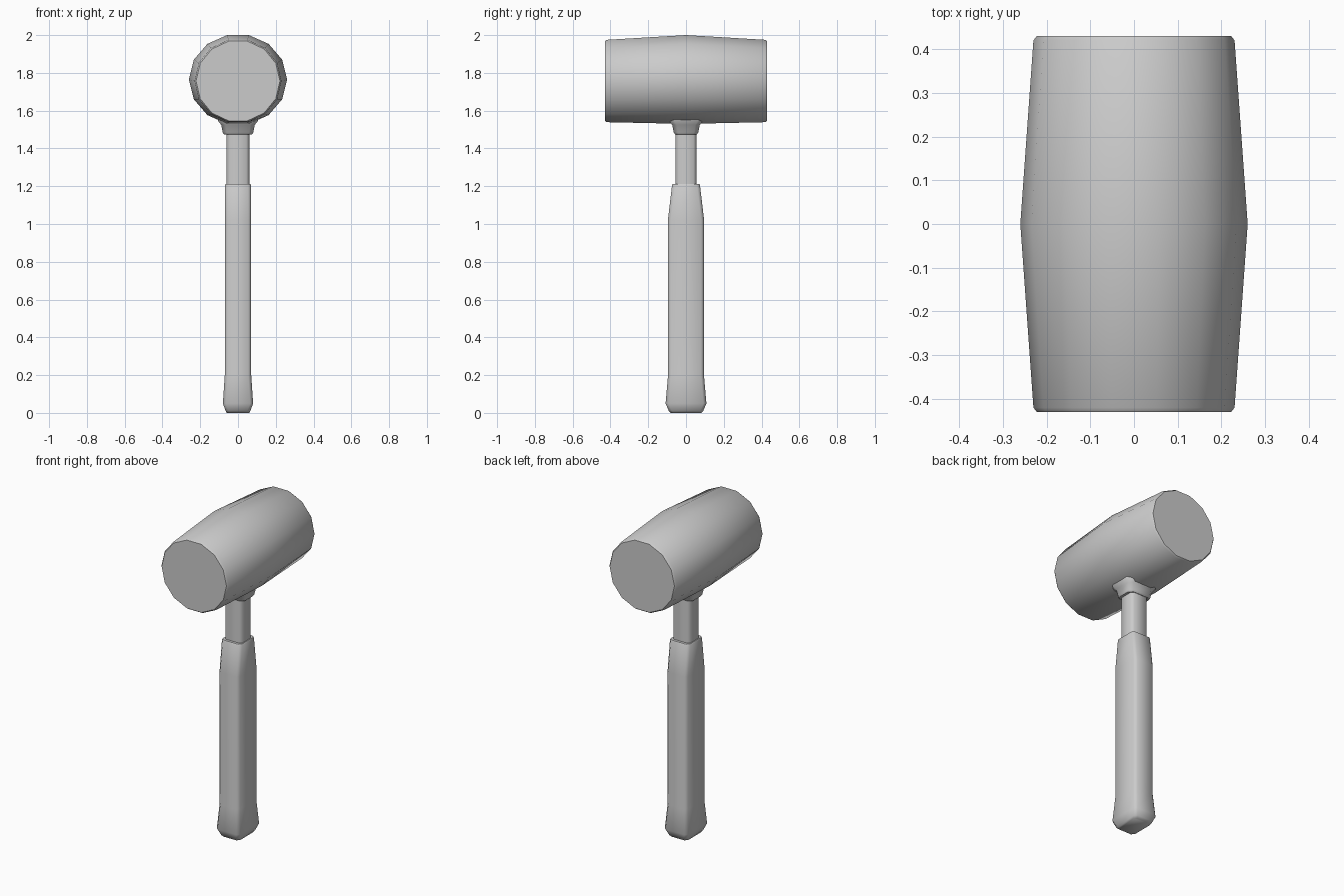
import bpy, bmesh, math

if "Cube" in bpy.data.objects:
    bpy.data.objects.remove(bpy.data.objects["Cube"])


def loft(name, rings, angle):
    """Skin a list of equal-length point rings and cap both ends."""
    bm = bmesh.new()
    loops = [[bm.verts.new(p) for p in ring] for ring in rings]
    n = len(loops[0])
    for a, b in zip(loops, loops[1:]):
        for i in range(n):
            j = (i + 1) % n
            bm.faces.new((a[i], a[j], b[j], b[i]))
    bm.faces.new(loops[0])
    bm.faces.new(loops[-1])
    bmesh.ops.recalc_face_normals(bm, faces=bm.faces)
    mesh = bpy.data.meshes.new(name)
    bm.to_mesh(mesh)
    bm.free()
    obj = bpy.data.objects.new(name, mesh)
    bpy.context.collection.objects.link(obj)
    bpy.ops.object.select_all(action='DESELECT')
    obj.select_set(True)
    bpy.context.view_layer.objects.active = obj
    bpy.ops.object.shade_smooth_by_angle(angle=math.radians(angle))
    return obj


def chamfered(z, x, y, c):
    """Rectangle of half sizes x, y with its corners cut by c."""
    return [(x, c - y, z), (x, y - c, z), (x - c, y, z), (c - x, y, z),
            (-x, y - c, z), (-x, c - y, z), (c - x, -y, z), (x - c, -y, z)]


def head_ring(y, rx, half_height, zc, n=14):
    """Head cross-section with side corners and a flat top and bottom."""
    rz = half_height / math.cos(math.pi / n)
    return [(rx * math.cos(2 * math.pi * i / n), y,
             zc + rz * math.sin(2 * math.pi * i / n)) for i in range(n)]


# Barrel-shaped head with small rounded rims
half = [(0.43, 0.222, 0.211, 1.757), (0.42, 0.23, 0.218, 1.757)]
profile = [(-y, *r) for y, *r in half] + [(0, 0.26, 0.235, 1.765)] + half[::-1]
loft("mallet_head", [head_ring(*p) for p in profile], 40)

# Flared collar under the head
loft("collar", [chamfered(1.475, 0.075, 0.058, 0.022),
                chamfered(1.485, 0.081, 0.065, 0.022),
                chamfered(1.525, 0.089, 0.073, 0.024),
                chamfered(1.545, 0.105, 0.09, 0.028),
                chamfered(1.6, 0.105, 0.09, 0.028)], 46)

# Bare shaft between collar and grip
loft("shaft", [chamfered(1.15, 0.06, 0.055, 0.016),
               chamfered(1.5, 0.06, 0.055, 0.016)], 46)

# Grip with tapered shoulders and a flared butt
grip = [(0, 0.06, 0.08), (0.012, 0.066, 0.092), (0.05, 0.08, 0.108),
        (0.2, 0.07, 0.095), (1.02, 0.07, 0.096), (1.205, 0.069, 0.074),
        (1.212, 0.066, 0.071)]
loft("grip", [chamfered(z, x, y, 0.016) for z, x, y in grip], 46)
